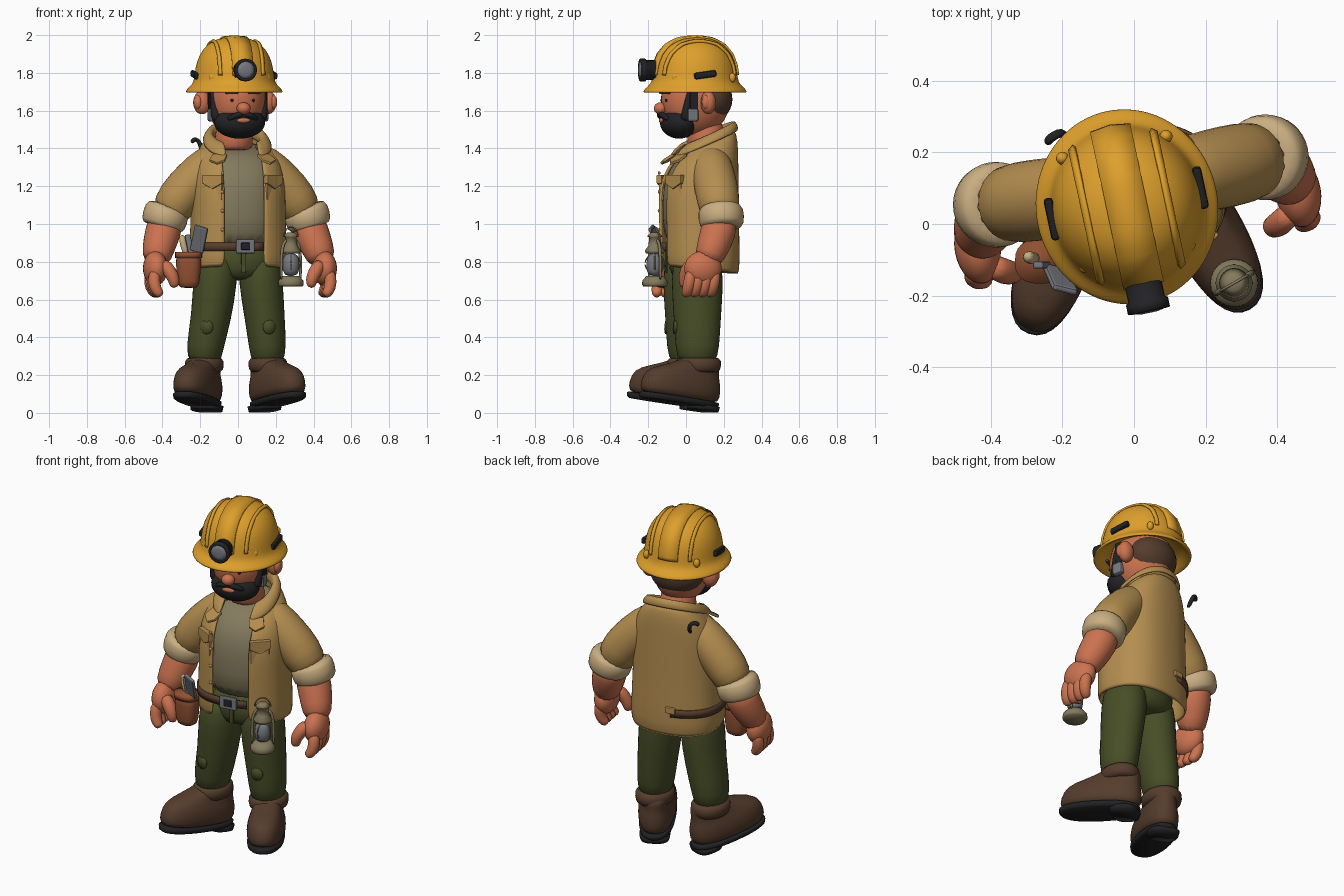
import bpy, bmesh
from math import sin, cos, asin, pi, radians, copysign, hypot, sqrt
from mathutils import Matrix, Vector

default_cube = bpy.data.objects.get("Cube")
if default_cube:
    bpy.data.objects.remove(default_cube, do_unlink=True)


def make_material(name, *rgb):
    material = bpy.data.materials.new(name)
    material.use_nodes = True
    material.diffuse_color = (*rgb, 1)
    shader = next(n for n in material.node_tree.nodes if n.type == 'BSDF_PRINCIPLED')
    shader.inputs["Base Color"].default_value = (*rgb, 1)
    return material


yellow = make_material("helmet yellow", .73, .35, .025)
skin = make_material("warm skin", .6, .17, .08)
tan = make_material("jacket tan", .46, .27, .08)
cream = make_material("cuff cream", .58, .42, .22)
khaki = make_material("shirt khaki", .23, .195, .11)
green = make_material("trouser green", .063, .075, .02)
brown = make_material("boot brown", .09, .046, .026)
black = make_material("soft black", .016, .016, .018)
grey = make_material("metal grey", .18, .19, .21)
leather = make_material("leather", .28, .08, .032)


def move(x, y, z):
    return Matrix.Translation((x, y, z))


def turn(degrees, axis='Z'):
    return Matrix.Rotation(radians(degrees), 4, axis)


def scale(x, y, z):
    return Matrix.Diagonal((x, y, z, 1))


def finish(name, bm, material, frame, subdivide=0, thickness=0, bevel=0):
    bm.transform(frame)
    bmesh.ops.recalc_face_normals(bm, faces=bm.faces)
    for face in bm.faces:
        face.smooth = not bevel
    mesh = bpy.data.meshes.new(name)
    bm.to_mesh(mesh)
    bm.free()
    mesh.materials.append(material)
    part = bpy.data.objects.new(name, mesh)
    bpy.context.collection.objects.link(part)
    if thickness:
        shell = part.modifiers.new("shell", 'SOLIDIFY')
        shell.thickness, shell.offset = thickness, 0
    if bevel:
        edge = part.modifiers.new("edge", 'BEVEL')
        edge.width, edge.segments = bevel, 2
    if subdivide:
        smooth = part.modifiers.new("smooth", 'SUBSURF')
        smooth.levels = smooth.render_levels = subdivide


def skin_rings(bm, rings, closed, capped):
    rows = [[bm.verts.new(p) for p in ring] for ring in rings]
    count = len(rows[0])
    for low, high in zip(rows, rows[1:]):
        for i in range(count if closed else count - 1):
            j = (i + 1) % count
            bm.faces.new((low[i], low[j], high[j], high[i]))
    if capped:
        bm.faces.new(rows[0])
        bm.faces.new(rows[-1])


def loft(name, rings, material, frame, arc=None, power=1, sides=24, **options):
    """Stacked ovals: centre y, z, half width, half depth, slope, front gap."""
    bm = bmesh.new()
    loops = []
    is_open = arc is not None or len(rings[0]) > 5
    for cy, z, rx, ry, *extra in rings:
        slope, gap = (extra + [0, 0])[:2]
        opening = asin((gap / rx) ** (1 / power))
        start, end = arc or (opening, 2 * pi - opening)
        loop = []
        for i in range(sides + is_open):
            a = start + (end - start) * i / sides
            x = rx * copysign(abs(sin(a)) ** power, sin(a))
            y = -ry * copysign(abs(cos(a)) ** power, cos(a))
            loop.append((x, cy + y, z + slope * y))
        loops.append(loop)
    skin_rings(bm, loops, not is_open, not is_open)
    finish(name, bm, material, frame, **options)


def tube(name, points, material, frame, sides=12):
    """Round limb through points of x, y, z, radius."""
    bm = bmesh.new()
    centres = [Vector(p[:3]) for p in points]
    loops = []
    for i, centre in enumerate(centres):
        along = (centres[min(i + 1, len(centres) - 1)] - centres[max(i - 1, 0)]).normalized()
        guide = Vector((0, 1, 0)) if abs(along.y) < .8 else Vector((1, 0, 0))
        u = along.cross(guide).normalized()
        v = along.cross(u)
        steps = [2 * pi * k / sides for k in range(sides)]
        loops.append([centre + points[i][3] * (u * cos(a) + v * sin(a)) for a in steps])
    skin_rings(bm, loops, True, True)
    finish(name, bm, material, frame, subdivide=1)


def ball(name, centre, size, material, frame):
    bm = bmesh.new()
    bmesh.ops.create_uvsphere(bm, u_segments=28, v_segments=16, radius=1)
    finish(name, bm, material, frame @ move(*centre) @ scale(*size))


def box(name, centre, size, material, frame, tilt=Matrix(), bevel=.006):
    bm = bmesh.new()
    bmesh.ops.create_cube(bm, size=1)
    finish(name, bm, material, frame @ move(*centre) @ tilt @ scale(*size), bevel=bevel)


def plate(name, outline, depth, material, frame):
    bm = bmesh.new()
    skin_rings(bm, [[(x, y, z) for x, z in outline] for y in (0, depth)], True, True)
    finish(name, bm, material, frame, bevel=.004)


world = Matrix()
mirror = scale(-1, 1, 1)
body = move(0, .07, 0) @ turn(10) @ move(0, -.07, 0)
head = move(-.01, .05, 0) @ turn(12)
sides = (("left", world), ("right", mirror))

# Jacket, shirt and collar
loft("jacket", [(.07, .75, .25, .2, -.1, .10), (.07, .9, .247, .2, -.05, .105),
                (.065, 1.05, .24, .2, 0, .105), (.065, 1.2, .24, .2, 0, .105),
                (.085, 1.32, .225, .178, .1, .105), (.115, 1.4, .185, .147, .3, .105),
                (.13, 1.45, .13, .118, .4, .1)],
     tan, body, power=.85, sides=32, subdivide=1, thickness=.02)
loft("shirt", [(.06, .85, .21, .175), (.06, 1.05, .21, .183), (.06, 1.2, .21, .183),
               (.085, 1.32, .2, .165, .1), (.11, 1.39, .16, .135, .25), (.12, 1.42, .11, .11, .35)],
     khaki, body, power=.85, subdivide=1)
loft("collar", [(.125, 1.42, .125, .115, .4, .09), (.12, 1.475, .128, .125, .45, .09),
                (.11, 1.478, .15, .15, .45, .085), (.088, 1.418, .182, .186, .42, .085)],
     tan, body, power=.9, subdivide=1, thickness=.02)
for side, flip in sides:
    frame = body @ flip
    plate(side + "_collar_tip", [(-.04, .04), (.04, .04), (.045, -.02), (-.005, -.05), (-.04, -.02)],
          .016, tan, frame @ move(.132, -.075, 1.352) @ turn(25) @ turn(-58, 'X'))
    pocket = frame @ move(.165, -.096, 1.2) @ turn(36)
    plate(side + "_pocket", [(-.052, -.075), (.052, -.075), (.052, .04), (-.052, .04)], .03, tan, pocket)
    plate(side + "_pocket_flap", [(-.058, .06), (.058, .06), (.058, .015), (0, -.015), (-.058, .015)],
          .03, tan, pocket @ move(0, -.01, 0))
for height in (.97, 1.07, 1.17, 1.27):
    ball("jacket_button", (-.118, -.125, height), (.009, .007, .009), tan, body)

# Arms and hands
for side, flip in sides:
    frame = body @ flip
    tube(side + "_sleeve", [(.08, .11, 1.35, .09), (.145, .11, 1.32, .108), (.23, .112, 1.23, .118),
                            (.315, .116, 1.14, .116), (.375, .12, 1.03, .108)], tan, frame, 16)
    tube(side + "_rolled_cuff", [(.365, .12, 1.09, .1), (.37, .12, 1.08, .125),
                                 (.396, .122, .99, .122), (.4, .122, .977, .095)], cream, frame, 18)
    tube(side + "_forearm", [(.375, .12, 1.05, .09), (.395, .105, .96, .1), (.43, .065, .87, .088),
                             (.45, .03, .79, .074)], skin, frame, 14)
    ball(side + "_palm", (.455, .01, .765), (.064, .1, .092), skin, frame)
    for i in range(4):
        y = .075 - .043 * i
        tube(side + "_finger", [(.467, y, .76, .032), (.478, y - .012, .69, .036), (.462, y - .022, .64, .032),
                                (.435, y - .03, .62, .022)], skin, frame, 10)
    tube(side + "_thumb", [(.43, -.04, .8, .038), (.39, -.07, .75, .039), (.366, -.075, .7, .034),
                           (.37, -.075, .66, .022)], skin, frame, 10)

# Trousers and boots
loft("trouser_hips", [(.05, .7, .14, .1), (.05, .74, .205, .145), (.05, .93, .21, .155)],
     green, world, subdivide=1)
plate("trouser_fly", [(-.012, -.06), (.012, -.06), (.014, .06), (-.014, .06)], .01, green,
      move(.03, -.108, .8))
for side, flip, ankle_x, ankle_y, toe_turn in (("left", world, .158, .06, 29), ("right", mirror, .178, .015, 20)):
    leg = flip @ move(0, ankle_y, 0)
    tube(side + "_trouser_leg", [(.11, 0, .86, .11), (.12, 0, .7, .12), (.142, 0, .5, .107),
                                 (ankle_x, 0, .34, .1), (ankle_x, 0, .25, .085)],
         green, leg @ scale(1, 1.18, 1), 18)
    loft(side + "_knee_patch", [(0, 0, .036, .04), (0, .008, .034, .038)], green,
         leg @ move(.165, -.115, .455) @ turn(12) @ turn(86, 'X'), sides=10)
    loft(side + "_boot_cuff", [(0, .212, .075, .09), (0, .22, .102, .12), (0, .28, .108, .126), (0, .298, .08, .1)],
         brown, leg @ move(ankle_x, .005, 0), subdivide=1)
    foot = leg @ move(ankle_x, 0, .034) @ turn(toe_turn) @ turn(-8, 'X')
    loft(side + "_boot", [(-.115, .02, .09, .222), (-.115, .06, .104, .236), (-.113, .125, .104, .228),
                          (-.103, .17, .086, .202), (-.04, .207, .076, .135), (0, .26, .08, .092)],
         brown, foot, power=.85, subdivide=1)
    loft(side + "_boot_sole", [(-.115, 0, .086, .222), (-.115, .008, .096, .232), (-.115, .028, .1, .234),
                               (-.115, .033, .092, .228)], black, foot, power=.85, sides=32)
    loft(side + "_boot_heel", [(.035, -.018, .08, .075), (.035, .01, .085, .08)], black, foot, power=.7)
    for i in range(3):
        y, z = -.145 - .035 * i, .228 - .013 * i
        tube(side + "_boot_lace", [(-.045, y + .02, z - .02, .006), (0, y, z, .006),
                                   (.045, y + .02, z - .02, .006)], brown, foot, 6)

# Belt, pouch and tools
loft("belt", [(.07, .857, .257, .212), (.07, .902, .257, .212)], brown, body,
     arc=(radians(-172), radians(20)), power=.85, thickness=.012)
box("belt_buckle", (0, -.15, .882), (.1, .016, .075), grey, body)
box("buckle_centre", (0, -.16, .882), (.05, .012, .04), black, body)
box("belt_end_tab", (-.05, .282, .895), (.06, .02, .035), tan, body)
hip = move(-.262, -.105, 0)
loft("tool_pouch", [(0, .66, .045, .04), (0, .68, .06, .052), (0, .8, .068, .058), (0, .85, .066, .056)],
     leather, hip, power=.8, subdivide=1)
loft("pouch_rim", [(0, .82, .071, .062), (0, .853, .071, .062)], leather, hip, power=.8)
box("trowel_blade", (.056, -.05, .92), (.075, .02, .15), grey, hip, turn(-20) @ turn(20, 'X') @ turn(18, 'Y'), .008)
box("chisel", (.005, -.01, .89), (.03, .02, .11), grey, hip, turn(-12, 'Y'))
tube("tool_handle", [(-.01, .01, .83, .018), (-.03, .01, .9, .02), (-.036, .015, .945, .018)], cream, hip, 8)

# Lantern
lamp = move(.28, -.165, 0)
loft("lantern_base", [(0, .67, .062, .062), (0, .68, .068, .068), (0, .7, .066, .066), (0, .725, .045, .045)],
     khaki, lamp)
loft("lantern_glass", [(0, .72, .036, .036), (0, .78, .05, .05), (0, .85, .036, .036)], grey, lamp, subdivide=1)
loft("lantern_cap", [(0, .845, .048, .048), (0, .86, .052, .052), (0, .885, .034, .034), (0, .93, .03, .03),
                     (0, .935, .042, .042), (0, .955, .02, .02)], khaki, lamp)
for side, flip in sides:
    tube("lantern_" + side + "_rod", [(.058, 0, .69, .009), (.06, 0, .84, .009), (.048, 0, .9, .009),
                                      (.02, 0, .92, .009)], khaki, lamp @ turn(30) @ flip, 8)
hoop = [(.045 * cos(a), 0, .93 + .055 * sin(a), .005) for a in [pi * i / 8 for i in range(9)]]
tube("lantern_handle", hoop, khaki, lamp @ turn(30), 6)
for angle in (0, 90):
    tube("glass_guard", [(-.053 * cos(a), 0, .79 + .055 * sin(a), .004) for a in
                         [2 * pi * i / 12 for i in range(13)]], khaki, lamp @ turn(angle), 6)

# Hook on the upper back
tube("back_hook", [(-.19, .225, 1.37, .013), (-.195, .255, 1.41, .013), (-.21, .255, 1.445, .014),
                   (-.235, .24, 1.45, .015), (-.245, .225, 1.43, .014)], black, world, 8)

# Head and face
tube("neck", [(0, .06, 1.38, .115), (0, .06, 1.45, .098), (0, .04, 1.58, .1)], skin, head, 18)
ball("head", (0, 0, 1.66), (.156, .184, .2), skin, head)
ball("hair", (0, .068, 1.66), (.154, .128, .125), brown, head)
ball("beard", (0, -.088, 1.537), (.137, .1, .085), black, head)
ball("nose", (0, -.19, 1.612), (.037, .034, .032), skin, head)
ball("mouth", (0, -.186, 1.548), (.036, .01, .013), skin, head)
for side, flip in sides:
    frame = head @ flip
    ball(side + "_ear", (.178, .032, 1.643), (.047, .04, .062), skin, frame)
    ball(side + "_inner_ear", (.203, .015, 1.645), (.022, .024, .038), skin, frame)
    ball(side + "_eye", (.058, -.17, 1.655), (.008, .008, .008), black, frame)
    box(side + "_eyebrow", (.062, -.172, 1.695), (.07, .02, .016), brown, frame, turn(15))
    tube(side + "_moustache", [(0, -.192, 1.582, .017), (.04, -.188, 1.578, .017),
                               (.085, -.158, 1.55, .014)], black, frame, 8)
    tube(side + "_sideburn", [(.12, -.085, 1.54, .035), (.132, -.075, 1.6, .024), (.142, -.06, 1.72, .015)],
         black, frame, 8)
    box(side + "_chin_strap", (.151, -.04, 1.65), (.014, .045, .17), black, frame)
    box(side + "_strap_clip", (.144, -.045, 1.577), (.034, .06, .07), grey, frame, bevel=.012)

# Helmet with ridges, rivets and head lamp
helmet = head @ move(-.01, 0, 0)
dome = [(.18, 1.76), (.205, 1.725), (.25, 1.69), (.258, 1.7), (.25, 1.715), (.222, 1.74), (.212, 1.765),
        (.206, 1.83), (.186, 1.895), (.146, 1.95), (.09, 1.982), (.025, 1.992)]
loft("helmet_shell", [(0, z, r, r * 1.075) for r, z in dome], yellow, helmet, sides=40, subdivide=1)


def dome_height(r):
    for (outer, low), (inner, high) in zip(dome[6:], dome[7:]):
        if r >= inner:
            return low + (high - low) * (outer - r) / (outer - inner)
    return dome[-1][1]


for name, x, half_width in (("centre_ridge", 0, .056), ("left_ridge", .115, .008), ("right_ridge", -.115, .008)):
    strip = bmesh.new()
    rows = []
    for i in range(25):
        y = sin(pi * (i / 24 - .5))
        row = []
        for px in (x - half_width, x, x + half_width):
            py = y * sqrt(.21 ** 2 - px ** 2)
            row.append((px * 1.01, py * 1.09, dome_height(hypot(px, py)) + .001))
        rows.append(row)
    skin_rings(strip, rows, False, False)
    finish(name, strip, yellow, helmet, thickness=.012)
for side, flip in sides:
    frame = helmet @ flip
    box(side + "_helmet_clip", (.212, .01, 1.79), (.026, .12, .035), black, frame, turn(8, 'X'), .01)
    for y in (-.14, .17):
        ball(side + "_rivet", (.148, y, 1.775), (.018, .018, .025), yellow, frame)
front = helmet @ move(0, -.205, 1.815) @ turn(90, 'X')
box("lamp_mount", (0, -.005, 0), (.09, .07, .06), black, front)
loft("lamp_body", [(0, 0, .045, .045), (0, .015, .052, .052), (0, .06, .052, .052), (0, .065, .06, .06),
                   (0, .092, .06, .06), (0, .094, .046, .046), (0, .085, .044, .044)], black, front)
loft("lamp_lens", [(0, .08, .046, .046), (0, .093, .045, .045), (0, .098, .025, .025)], grey, front)
